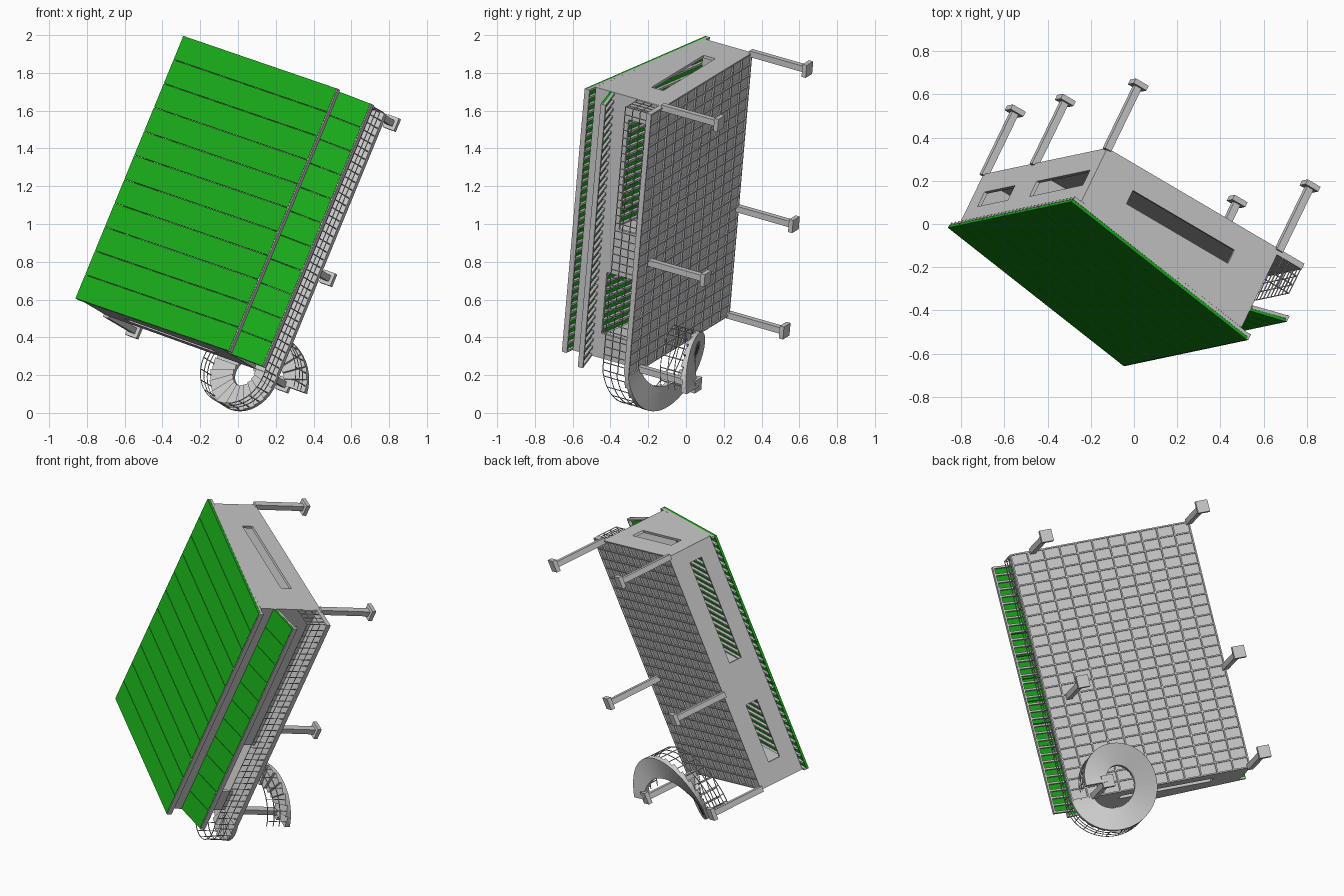
import bpy, bmesh, math
from mathutils import Matrix, Vector

if "Cube" in bpy.data.objects:
    bpy.data.objects.remove(bpy.data.objects["Cube"])

# House axes in world space: F = towards the balcony, L = along the house, U = house up
L = Vector((.379, .080, .922)).normalized()
F = Vector((.823, -.484, -.297))
F = (F - L * F.dot(L)).normalized()
U = F.cross(L)
M = Matrix((F, L, U)).transposed().to_4x4()

green = bpy.data.materials.new("green_roof")
green.diffuse_color = (0.01, 0.42, 0.01, 1)
green.use_nodes = True
green.node_tree.nodes["Principled BSDF"].inputs["Base Color"].default_value = green.diffuse_color


def finish(name, bm, mat=None):
    bmesh.ops.recalc_face_normals(bm, faces=bm.faces)
    me = bpy.data.meshes.new(name)
    bm.to_mesh(me)
    bm.free()
    ob = bpy.data.objects.new(name, me)
    bpy.context.collection.objects.link(ob)
    ob.matrix_world = M
    if mat:
        me.materials.append(mat)
    return ob


def add_prism(bm, pts, b0, b1):
    """Profile of (a, c) points extruded along the house from b0 to b1."""
    lo = [bm.verts.new((a, b0, c)) for a, c in pts]
    hi = [bm.verts.new((a, b1, c)) for a, c in pts]
    bm.faces.new(lo)
    bm.faces.new(hi[::-1])
    for i in range(len(pts)):
        j = (i + 1) % len(pts)
        bm.faces.new((lo[i], hi[i], hi[j], lo[j]))


def prisms(name, items, mat=None):
    bm = bmesh.new()
    for it in items:
        add_prism(bm, *it)
    return finish(name, bm, mat)


def box(a0, a1, b0, b1, c0, c1):
    return ([(a0, c0), (a1, c0), (a1, c1), (a0, c1)], b0, b1)


def slab(a0, c0, a1, c1, t, b0, b1):
    """Sloped strip whose top runs from (a0, c0) to (a1, c1)."""
    return ([(a0, c0 - t), (a1, c1 - t), (a1, c1), (a0, c0)], b0, b1)


def tube(name, paths, r):
    cu = bpy.data.curves.new(name, 'CURVE')
    cu.dimensions = '3D'
    cu.bevel_depth = r
    cu.bevel_resolution = 0
    for p in paths:
        sp = cu.splines.new('POLY')
        sp.points.add(len(p) - 1)
        for q, v in zip(sp.points, p):
            q.co = (*v, 1)
    ob = bpy.data.objects.new(name, cu)
    bpy.context.collection.objects.link(ob)
    ob.matrix_world = M


B0, B1 = .23, 1.74            # ends of the house
AB, AF, AR = -.837, .13, .27  # back wall, front wall, balcony edge
C0, C1 = .23, .25             # floor slab


def roof_c(a):
    return .53 + .136 * (a + .88)


# Roof panels, rafters and fascias
N, R = 11, 34
step = (B1 - B0) / N
main = (-.88, .53, .18, roof_c(.18))
porch = (.13, .548, .31, .505)
for nm, (a0, c0, a1, c1) in (("main_roof", main), ("porch_roof", porch)):
    prisms(nm + "_panels", [slab(a0, c0, a1, c1, .014, B0 + i * step + .0015, B0 + (i + 1) * step - .0015)
                            for i in range(N)], green)
    rs = (B1 - B0 - .012) / R
    prisms(nm + "_rafters", [slab(a0 + .004, c0 - .014, a1 - .004, c1 - .014, .016, B0 + i * rs, B0 + i * rs + .012)
                             for i in range(R + 1)])
    prisms(nm + "_fascia", [box(a1 - .004, a1 + .006, B0, B1, c1 - .032, c1 - .002)])

# Floor, balcony deck and the joist grid underneath
prisms("floor", [box(AB, AR, B0, B1, C0, C1)])
grid = [box(AB, AR, b, b + .008, C0 - .009, C0)
        for b in (B0 + i * (B1 - B0 - .008) / 24 for i in range(25))]
grid += [box(a, a + .008, B0, B1, C0 - .009, C0)
         for a in (AB + i * (AR - AB - .008) / 11 for i in range(12))]
prisms("floor_joists", grid)

# Long walls with openings (b0, b1, c0, c1)
T = .016


def long_wall(name, a, top, holes):
    parts, b = [], B0
    for h0, h1, k0, k1 in holes:
        parts.append(box(a, a + T, b, h0, C1, top))
        parts.append(box(a, a + T, h0, h1, k1, top))
        if k0 > C1:
            parts.append(box(a, a + T, h0, h1, C1, k0))
        b = h1
    parts.append(box(a, a + T, b, B1, C1, top))
    prisms(name, parts)


long_wall("back_wall", AB, roof_c(AB) - .03, [(.36, .73, .328, .405), (1.0, 1.65, .33, .41)])
long_wall("front_wall", AF - T, roof_c(AF - T) - .03, [(.37, .72, C1, .475), (.98, 1.61, .325, .425)])

# End walls follow the roof slope, each with one long window
w0, w1, k0, k1 = -.635, -.065, .334, .405
i0, i1 = AB + T, AF - T


def top(a):
    return roof_c(a) - .03


for nm, b in (("left_end_wall", B0), ("right_end_wall", B1 - T)):
    prisms(nm, [([(i0, C1), (w0, C1), (w0, top(w0)), (i0, top(i0))], b, b + T),
                ([(w1, C1), (i1, C1), (i1, top(i1)), (w1, top(w1))], b, b + T),
                ([(w0, k1), (w1, k1), (w1, top(w1)), (w0, top(w0))], b, b + T),
                box(w0, w1, b, b + T, C1, k0)])
prisms("inner_wall", [([(i0, C1), (i1, C1), (i1, top(i1)), (i0, top(i0))], .84, .85)])

# Stilts with square feet
stilts, feet = [], []
for a in (-.834, .131):
    for b in (.235, .846, 1.737):
        stilts.append(box(a - .017, a + .017, b - .017, b + .017, -.11, C0))
        feet.append(box(a - .036, a + .036, b - .036, b + .036, -.127, -.102))
prisms("stilts", stilts)
prisms("stilt_feet", feet)

# Balcony railing
ra, rt = AR - .006, .38
levels = (.29, .335, rt)
rail = [[(ra, B0, c), (ra, B1, c)] for c in levels]
rail += [[(AF, B1 - .004, c), (ra, B1 - .004, c)] for c in levels]
rail += [[(ra, B0 + i * (B1 - B0) / 34, C1), (ra, B0 + i * (B1 - B0) / 34, rt)] for i in range(35)]
rail += [[(AF + .035 * i, B1 - .004, C1), (AF + .035 * i, B1 - .004, rt)] for i in range(4)]
tube("balcony_railing", rail, .003)

# Spiral stair: one turn down from the end of the balcony, smooth soffit
sa, sb, ri, ro = .03, .23, .105, .24
S, zt, zb = 22, .25, -.105


def sp(t, r, c):
    ang = 2 * math.pi * t
    return (sa + r * math.cos(ang), sb - r * math.sin(ang), c)


def helix(t):
    return zt + (zb - zt) * t


bm = bmesh.new()
for i in range(S):
    tread = helix((i + .5) / S)
    ring = []
    for k in range(3):
        t = (i + k / 2) / S
        low = helix(t) - .028
        ring.append([bm.verts.new(sp(t, r, c)) for r, c in
                     ((ri, low), (ro, low), (ro, tread), (ri, tread))])
    bm.faces.new(ring[0])
    bm.faces.new(ring[-1][::-1])
    for p, q in zip(ring, ring[1:]):
        for j in range(4):
            m = (j + 1) % 4
            bm.faces.new((p[j], q[j], q[m], p[m]))
finish("spiral_stair", bm)

# Stair railing on the outer edge
rr = ro - .004
paths = [[sp(i / 48, rr, helix(i / 48) + h) for i in range(49)] for h in (.045, .085, .13)]
paths += [[sp((i + .5) / S, rr, helix((i + .5) / S)), sp((i + .5) / S, rr, helix((i + .5) / S) + .13)]
          for i in range(S)]
tube("stair_railing", paths, .0028)
